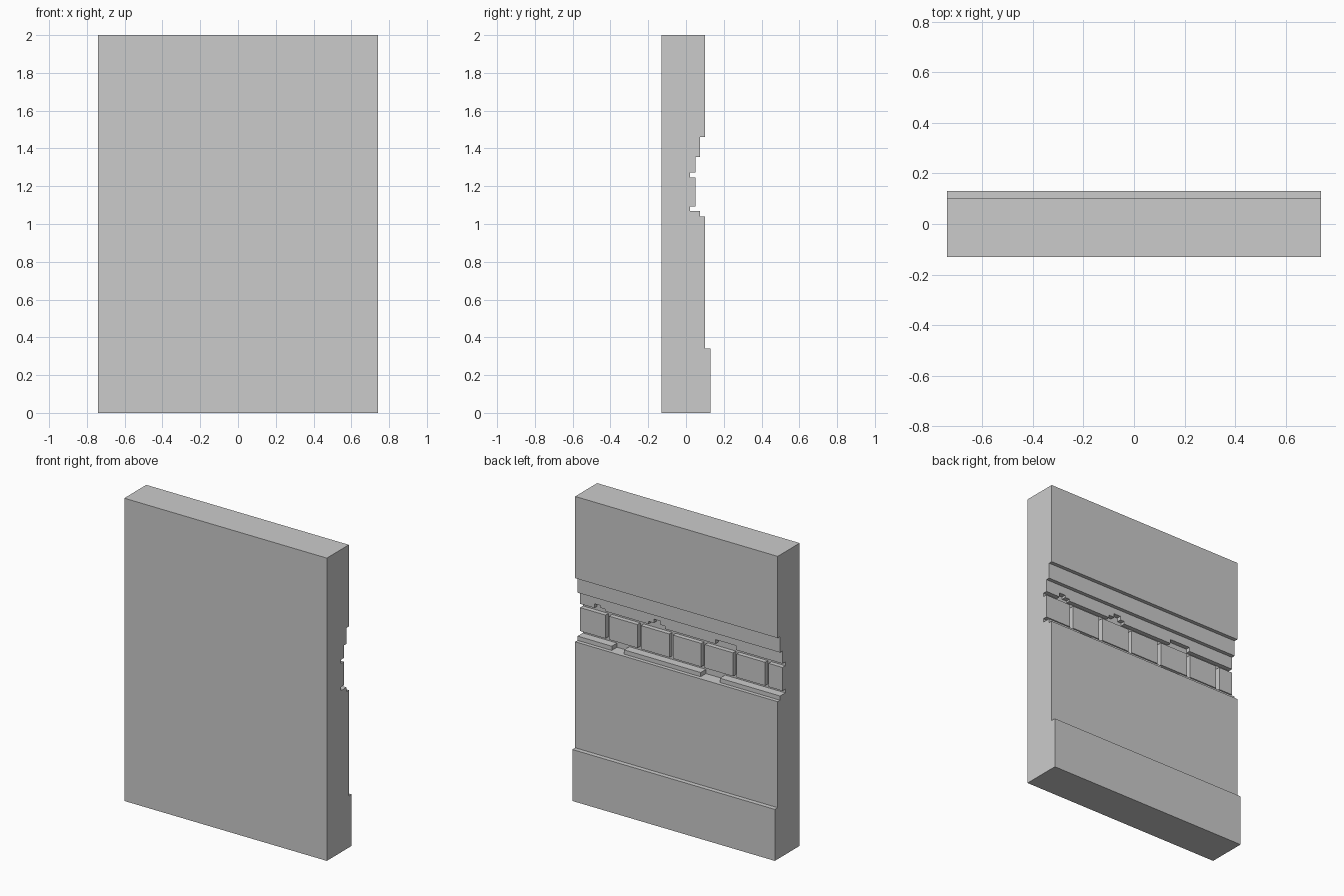
import bpy, bmesh
from mathutils import Vector

if "Cube" in bpy.data.objects:
    bpy.data.objects.remove(bpy.data.objects["Cube"])

HALF = 0.74      # half wall width
FLOOR = 0.02     # y of the recessed groove floor


def prism(bm, points, sweep):
    """Extrude a closed planar outline along the sweep vector."""
    face = bm.faces.new([bm.verts.new(p) for p in points])
    out = bmesh.ops.extrude_face_region(bm, geom=[face])
    verts = [g for g in out["geom"] if isinstance(g, bmesh.types.BMVert)]
    bmesh.ops.translate(bm, verts=verts, vec=Vector(sweep))


def finish(bm, name):
    bmesh.ops.recalc_face_normals(bm, faces=bm.faces)
    mesh = bpy.data.meshes.new(name)
    bm.to_mesh(mesh)
    bm.free()
    obj = bpy.data.objects.new(name, mesh)
    bpy.context.collection.objects.link(obj)
    return obj


# Wall: stepped side profile (y, z) swept across the width
profile = [(-0.13, 0), (0.13, 0), (0.13, 0.34), (0.10, 0.34),
           (0.10, 1.04), (0.075, 1.04), (0.075, 1.068), (FLOOR, 1.068),
           (FLOOR, 1.092), (0.05, 1.092), (0.05, 1.247), (FLOOR, 1.247),
           (FLOOR, 1.272), (0.05, 1.272), (0.05, 1.355), (0.075, 1.355),
           (0.075, 1.46), (0.10, 1.46), (0.10, 2), (-0.13, 2)]
bm = bmesh.new()
prism(bm, [(-HALF, y, z) for y, z in profile], (2 * HALF, 0, 0))
wall = finish(bm, "wall")

# Cut outlines (x, z): mortar joints between the bricks
cuts = []
for i in range(6):
    x = 0.54 - 0.233 * i
    cuts.append([(x - 0.013, 1.08), (x + 0.013, 1.08),
                 (x + 0.013, 1.26), (x - 0.013, 1.26)])

# Broken plaster above the bricks
cuts.append([(0.555, 1.26), (0.635, 1.26), (0.635, 1.30),
             (0.59, 1.30), (0.59, 1.285), (0.555, 1.285)])
cuts.append([(0.12, 1.26), (0.24, 1.26), (0.24, 1.29), (0.20, 1.29),
             (0.20, 1.315), (0.15, 1.315), (0.15, 1.29), (0.12, 1.29)])
cuts.append([(-0.40, 1.26), (-0.25, 1.26), (-0.25, 1.30), (-0.40, 1.30)])

# Gaps in the ledge below the bricks
for x0, x1 in ((0.40, 0.49), (-0.30, -0.16)):
    cuts.append([(x0, 1.04), (x1, 1.04), (x1, 1.08), (x0, 1.08)])

bm = bmesh.new()
for outline in cuts:
    prism(bm, [(x, FLOOR, z) for x, z in outline], (0, 0.2, 0))
cutter = finish(bm, "joint_cutter")
cutter.hide_render = True

# Carve and apply
mod = wall.modifiers.new("carve", 'BOOLEAN')
mod.operation = 'DIFFERENCE'
mod.solver = 'EXACT'
mod.object = cutter
bpy.context.view_layer.objects.active = wall
wall.select_set(True)
bpy.ops.object.modifier_apply(modifier=mod.name)
bpy.data.objects.remove(cutter)
